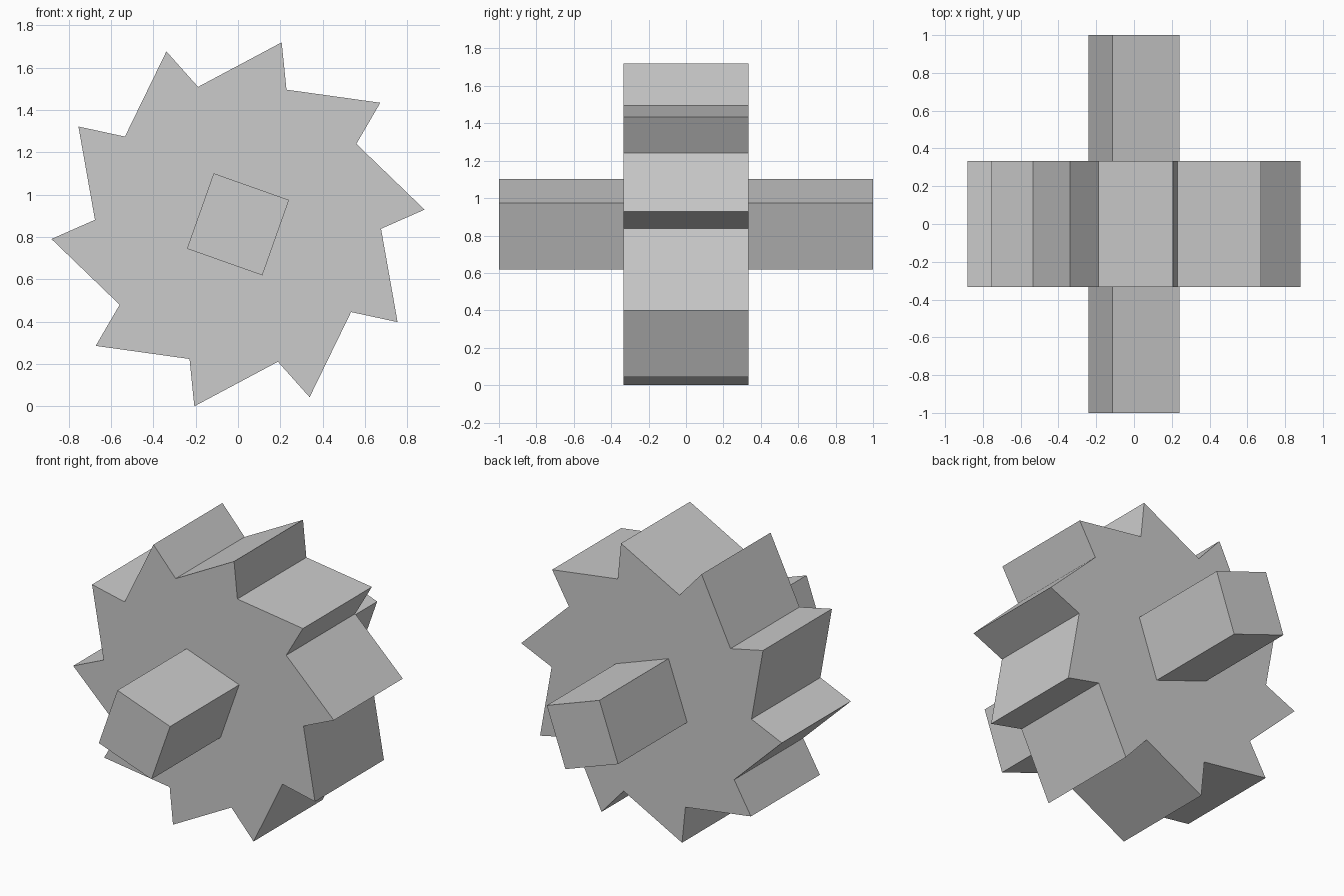
import bpy
import bmesh
from math import cos, sin, radians

if "Cube" in bpy.data.objects:
    bpy.data.objects.remove(bpy.data.objects["Cube"], do_unlink=True)

CENTRE_Z = 0.86

# Single grey material
grey = bpy.data.materials.new("plain grey")
grey.use_nodes = True
colour = (0.6, 0.6, 0.6, 1.0)
grey.diffuse_color = colour
grey.node_tree.nodes["Principled BSDF"].inputs["Base Color"].default_value = colour


def polar(radius, degrees):
    a = radians(degrees)
    return radius * cos(a), radius * sin(a)


def prism(name, outline, half_depth):
    """Extrude an x-z outline along y, centred on y = 0."""
    bm = bmesh.new()
    face = bm.faces.new([bm.verts.new((x, -half_depth, z)) for x, z in outline])
    ext = bmesh.ops.extrude_face_region(bm, geom=[face], use_keep_orig=True)
    moved = [v for v in ext["geom"] if isinstance(v, bmesh.types.BMVert)]
    bmesh.ops.translate(bm, verts=moved, vec=(0, 2 * half_depth, 0))
    bmesh.ops.recalc_face_normals(bm, faces=bm.faces)
    mesh = bpy.data.meshes.new(name)
    bm.to_mesh(mesh)
    bm.free()
    mesh.materials.append(grey)
    obj = bpy.data.objects.new(name, mesh)
    obj.location.z = CENTRE_Z
    bpy.context.collection.objects.link(obj)
    return obj


# Ratchet wheel: ten slanted teeth, each a valley followed by a tip
teeth = 10
wheel_outline = []
for i in range(teeth):
    tip_angle = 4.5 + i * 360 / teeth
    wheel_outline += [polar(0.676, tip_angle - 6.3), polar(0.884, tip_angle)]
prism("toothed_wheel", wheel_outline, 0.333)

# Square axle through the hub
prism("square_axle", [polar(0.267, 25.5 + 90 * i) for i in range(4)], 1.0)
